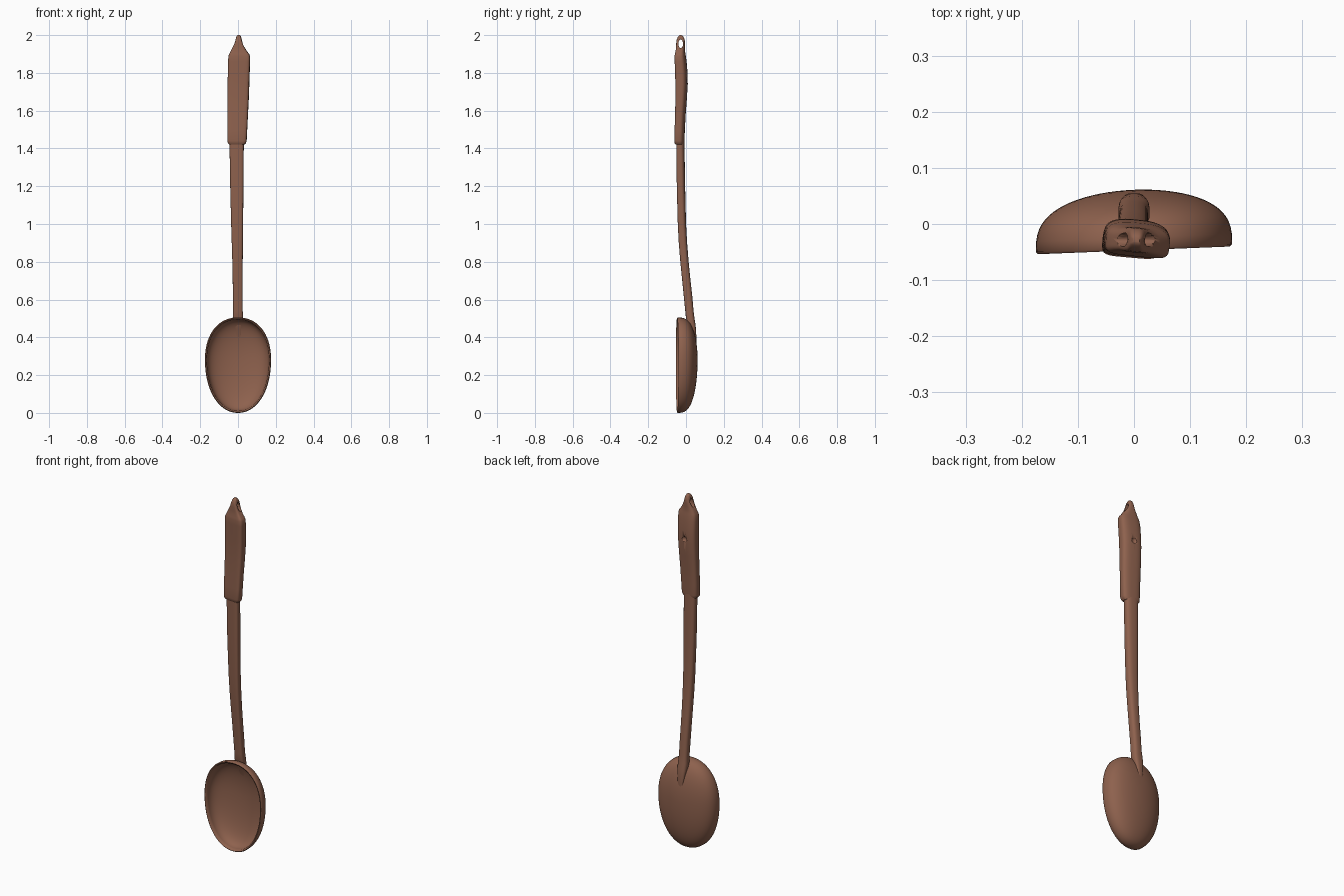
import bpy, bmesh, math
from mathutils import Vector

if "Cube" in bpy.data.objects:
    bpy.data.objects.remove(bpy.data.objects["Cube"])

brown = bpy.data.materials.new("warm brown")
brown.diffuse_color = (0.27, 0.12, 0.075, 1)
brown.use_nodes = True
brown.node_tree.nodes["Principled BSDF"].inputs["Base Color"].default_value = brown.diffuse_color


def finish(name, bm, angle=40):
    bmesh.ops.recalc_face_normals(bm, faces=bm.faces)
    me = bpy.data.meshes.new(name)
    bm.to_mesh(me)
    bm.free()
    ob = bpy.data.objects.new(name, me)
    bpy.context.collection.objects.link(ob)
    me.materials.append(brown)
    bpy.ops.object.select_all(action='DESELECT')
    ob.select_set(True)
    bpy.context.view_layer.objects.active = ob
    bpy.ops.object.shade_smooth_by_angle(angle=math.radians(angle))
    return ob


def bridge(bm, a, b):
    n = len(a)
    for i in range(n):
        bm.faces.new((a[i], a[(i + 1) % n], b[(i + 1) % n], b[i]))


def power(v, e):
    return math.copysign(abs(v) ** e, v)


def loft(name, sections, front_exp, back_exp, n=40):
    """sections: z, x min, x max, y front, y back, twist in degrees"""
    bm = bmesh.new()
    rings = []
    for z, x0, x1, y0, y1, twist in sections:
        cx, cy, w, d = (x0 + x1) / 2, (y0 + y1) / 2, (x1 - x0) / 2, (y1 - y0) / 2
        t = math.radians(twist)
        ring = []
        for i in range(n):
            a = 2 * math.pi * i / n
            e = 2 / (front_exp if math.sin(a) < 0 else back_exp)
            px, py = w * power(math.cos(a), e), d * power(math.sin(a), e)
            ring.append(bm.verts.new((cx + px * math.cos(t) - py * math.sin(t),
                                      cy + px * math.sin(t) + py * math.cos(t), z)))
        rings.append(ring)
    for a, b in zip(rings, rings[1:]):
        bridge(bm, a, b)
    bm.faces.new(rings[0])
    bm.faces.new(rings[-1])
    return finish(name, bm)


# Bowl: outer shell, rounded rim and inner hollow
N, M = 72, 18
RIM_Y, MID_Z = -0.043, 0.28


def bowl_ring(bm, s, y, inset):
    ring = []
    for i in range(N):
        a = 2 * math.pi * i / N
        up = math.sin(a) > 0
        e = 2 / (2.2 if up else 2.1)
        h = (0.225 if up else 0.28) - inset
        x = s * (0.175 - inset) * power(math.cos(a), e)
        z = MID_Z + s * h * power(math.sin(a), e)
        ring.append(bm.verts.new((x, y + 0.04 * x, z)))
    return ring


bm = bmesh.new()
rings = []
for k in range(1, M + 1):
    t = math.pi / 2 * k / M
    rings.append(bowl_ring(bm, math.sin(t), RIM_Y + 0.104 * max(math.cos(t), 0) ** 0.7, 0))
rings.append(bowl_ring(bm, 1, RIM_Y - 0.004, 0.004))
for k in range(M, 0, -1):
    t = math.pi / 2 * k / M
    rings.append(bowl_ring(bm, math.sin(t), RIM_Y + 0.09 * max(math.cos(t), 0) ** 0.7, 0.011))
for a, b in zip(rings, rings[1:]):
    bridge(bm, a, b)
for ring, depth in ((rings[0], 0.104), (rings[-1], 0.09)):
    c = bm.verts.new((0, RIM_Y + depth, MID_Z))
    for i in range(N):
        bm.faces.new((ring[i], ring[(i + 1) % N], c))
finish("bowl", bm, 60)

# Shaft, curving back and fading into the back of the bowl
loft("shaft", [
    (0.36, -0.010, 0.010, 0.046, 0.054, 0),
    (0.40, -0.018, 0.018, 0.036, 0.055, 0),
    (0.44, -0.023, 0.023, 0.024, 0.053, 0),
    (0.47, -0.027, 0.027, 0.010, 0.050, 0),
    (0.50, -0.028, 0.028, 0.000, 0.045, 0),
    (0.54, -0.026, 0.025, -0.004, 0.040, 0),
    (0.62, -0.027, 0.025, -0.012, 0.033, 0),
    (0.70, -0.028, 0.025, -0.020, 0.024, 0),
    (0.80, -0.030, 0.025, -0.030, 0.014, -1),
    (0.90, -0.033, 0.026, -0.038, 0.006, -2),
    (1.00, -0.036, 0.027, -0.043, 0.000, -3),
    (1.20, -0.041, 0.029, -0.048, -0.005, -4),
    (1.45, -0.045, 0.031, -0.050, -0.009, -5)], 4, 2.6)

# Grip with shoulders and a hanging tip
grip = loft("grip", [
    (1.420, -0.045, 0.034, -0.053, -0.013, -5),
    (1.428, -0.053, 0.042, -0.058, -0.010, -5),
    (1.440, -0.056, 0.046, -0.060, -0.009, -5),
    (1.50, -0.056, 0.049, -0.058, -0.007, -5),
    (1.58, -0.056, 0.053, -0.055, -0.003, -6),
    (1.66, -0.055, 0.057, -0.053, 0.003, -6),
    (1.74, -0.054, 0.060, -0.053, 0.008, -6),
    (1.80, -0.053, 0.062, -0.055, 0.007, -6),
    (1.86, -0.052, 0.064, -0.057, 0.002, -6),
    (1.888, -0.050, 0.064, -0.058, -0.002, -6),
    (1.900, -0.046, 0.059, -0.056, -0.004, -6),
    (1.915, -0.038, 0.047, -0.053, -0.006, -6),
    (1.935, -0.028, 0.035, -0.051, -0.006, -6),
    (1.955, -0.018, 0.026, -0.051, -0.006, -6),
    (1.975, -0.012, 0.020, -0.049, -0.007, -6),
    (1.988, -0.009, 0.017, -0.044, -0.012, -6),
    (1.996, -0.006, 0.014, -0.038, -0.018, -6),
    (2.000, -0.002, 0.010, -0.033, -0.024, -6)], 5, 2.8, 48)


def cut(name, loc, scale):
    bm = bmesh.new()
    bmesh.ops.create_uvsphere(bm, u_segments=24, v_segments=16, radius=1)
    for v in bm.verts:
        v.co = Vector(v.co[i] * scale[i] + loc[i] for i in range(3))
    cutter = finish(name, bm)
    cutter.hide_render = True
    mod = grip.modifiers.new(name, 'BOOLEAN')
    mod.object, mod.operation, mod.solver = cutter, 'DIFFERENCE', 'EXACT'
    bpy.context.view_layer.objects.active = grip
    bpy.ops.object.modifier_apply(modifier=name)
    bpy.data.objects.remove(cutter)


# Hanging hole through the tip and thumb dimple on the back
cut("hole_cutter", (0.004, -0.028, 1.953), (0.09, 0.0125, 0.024))
cut("dimple_cutter", (0.005, 0.012, 1.755), (0.016, 0.014, 0.016))
